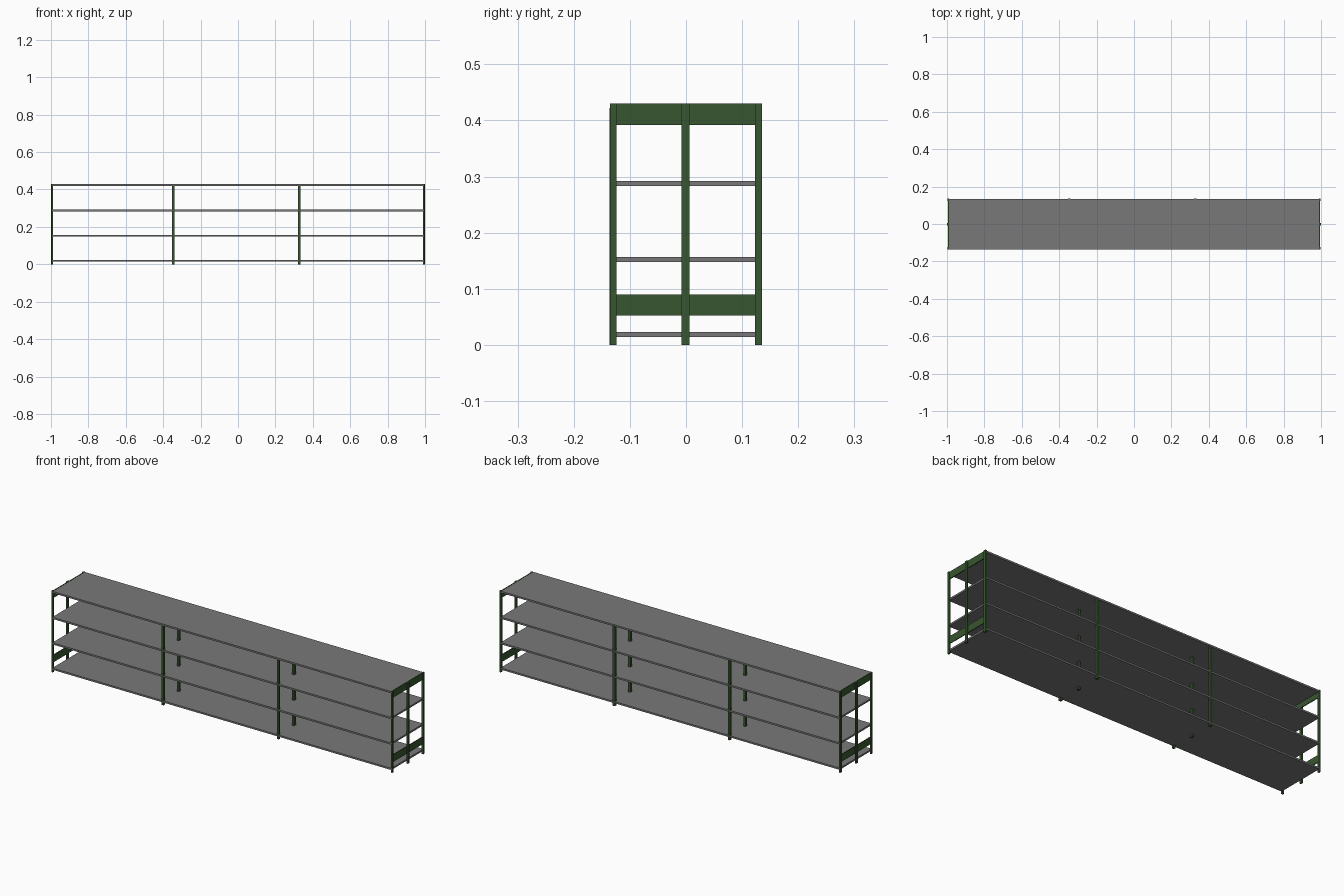
import bpy
import bmesh

if "Cube" in bpy.data.objects:
    bpy.data.objects.remove(bpy.data.objects["Cube"])


def paint(name, rgb):
    mat = bpy.data.materials.new(name)
    mat.diffuse_color = (*rgb, 1)
    mat.use_nodes = True
    mat.node_tree.nodes["Principled BSDF"].inputs["Base Color"].default_value = mat.diffuse_color
    return mat


green = paint("green_paint", (0.039, 0.092, 0.029))
grey = paint("dark_grey", (0.19, 0.19, 0.19))


def box(name, x, y, z, mat):
    """Box from (min, max) ranges on each axis."""
    bm = bmesh.new()
    bmesh.ops.create_cube(bm, size=1)
    for v in bm.verts:
        v.co = [(a + b) / 2 + c * (b - a) for c, (a, b) in zip(v.co, (x, y, z))]
    mesh = bpy.data.meshes.new(name)
    bm.to_mesh(mesh)
    bm.free()
    mesh.materials.append(mat)
    ob = bpy.data.objects.new(name, mesh)
    bpy.context.collection.objects.link(ob)


HEIGHT = 0.43
ROWS = {"front": (-0.135, -0.124), "middle": (-0.008, 0.006), "back": (0.123, 0.135)}

# Four long shelves
for i, z in enumerate((0.014, 0.148, 0.283, 0.420)):
    box(f"shelf_{i + 1}", (-0.992, 0.992), (-0.1355, 0.133), (z, z + 0.009), grey)

# Two end frames: three posts and two wide rails behind them
for side, s in (("left", -1), ("right", 1)):
    for row, y in ROWS.items():
        inner, outer = (0.992, 1.0) if row == "middle" else (0.989, 0.998)
        box(f"{side}_{row}_post", sorted((s * inner, s * outer)), y, (0, HEIGHT), green)
    for level, z in (("lower", (0.052, 0.090)), ("upper", (0.392, HEIGHT))):
        box(f"{side}_{level}_rail", sorted((s * 0.989, s * 0.9935)),
            (-0.125, 0.124), z, green)

# Intermediate posts along the length, tucked under the top shelf
for i, xc in enumerate((-0.346, 0.328)):
    for row, y in ROWS.items():
        y = {"front": (-0.136, -0.125), "back": (0.123, 0.1355)}.get(row, y)
        box(f"inner_{row}_post_{i + 1}", (xc - 0.006, xc + 0.006), y, (0, 0.422), green)
